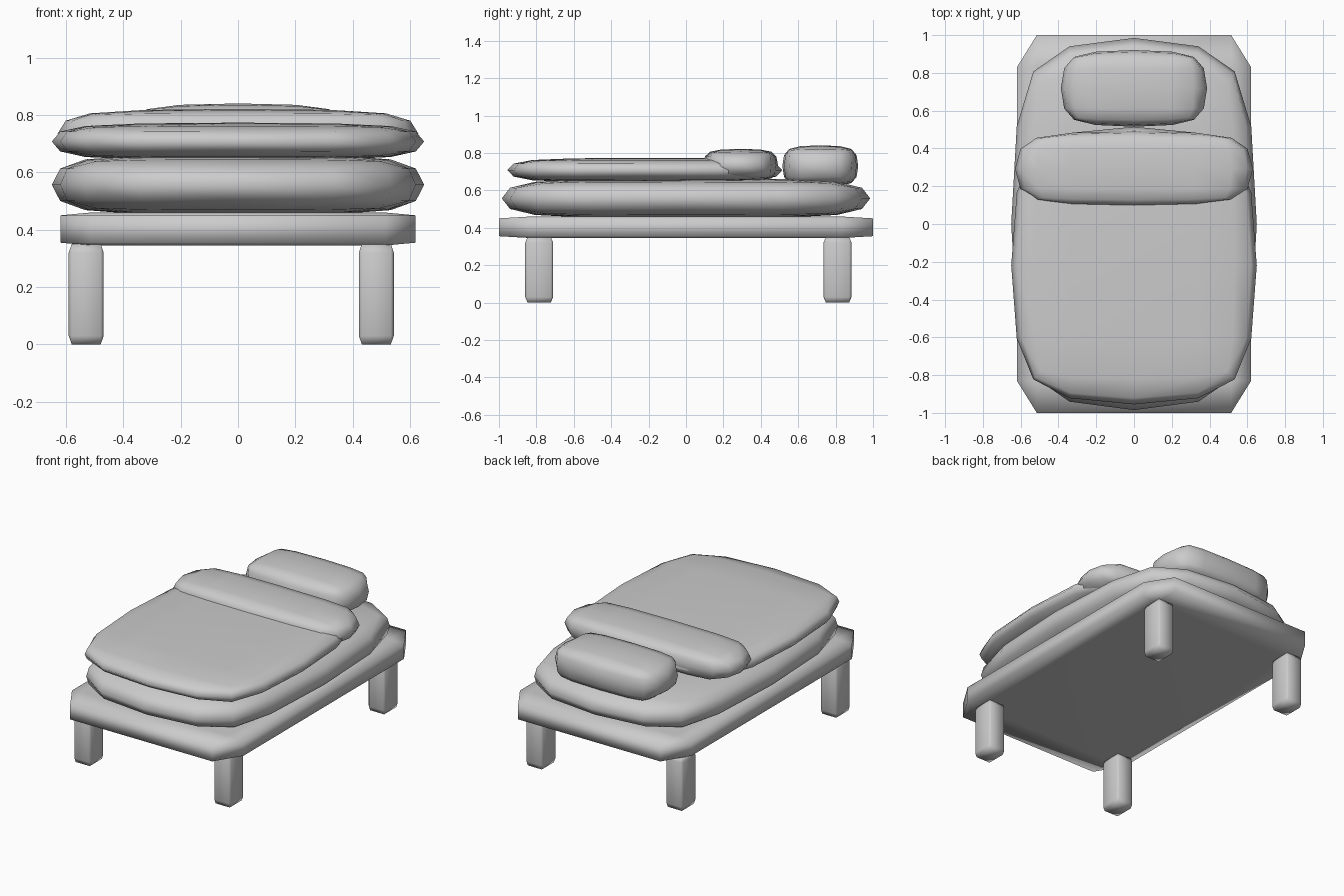
import bpy, bmesh
from mathutils import Vector

if "Cube" in bpy.data.objects:
    bpy.data.objects.remove(bpy.data.objects["Cube"])


def block(name, center, half, bevel, levels=0):
    """Unit cube chamfered before being stretched, optionally softened by subdivision."""
    bm = bmesh.new()
    bmesh.ops.create_cube(bm, size=2)
    bmesh.ops.bevel(bm, geom=bm.edges[:], offset=bevel, offset_type='OFFSET',
                    segments=1, profile=0.5, affect='EDGES')
    bmesh.ops.scale(bm, vec=Vector(half), verts=bm.verts[:])
    for f in bm.faces:
        f.smooth = True
    me = bpy.data.meshes.new(name)
    bm.to_mesh(me)
    bm.free()
    ob = bpy.data.objects.new(name, me)
    ob.location = center
    bpy.context.collection.objects.link(ob)
    if levels:
        mod = ob.modifiers.new("soften", 'SUBSURF')
        mod.levels = mod.render_levels = levels
        mod.subdivision_type = 'CATMULL_CLARK'
        mod.use_limit_surface = False
    return ob


# Bed frame slab
block("bed_frame", (0, 0, 0.4025), (0.62, 1.0, 0.0575), 0.17)

# Four legs (slightly offset from the centre line)
for side, x in (("left", -0.53), ("right", 0.483)):
    for end, y in (("front", -0.785), ("back", 0.81)):
        block(f"{end}_{side}_leg", (x, y, 0.175), (0.061, 0.075, 0.175), 0.17)

# Soft bedding
block("mattress", (0, 0, 0.557), (0.65, 0.985, 0.108), 0.36, 1)
block("blanket", (0, -0.22, 0.708), (0.65, 0.735, 0.066), 0.36, 1)
block("blanket_fold", (0, 0.292, 0.735), (0.63, 0.2, 0.087), 0.36, 1)
block("pillow", (0, 0.718, 0.73), (0.387, 0.203, 0.111), 0.36, 1)
